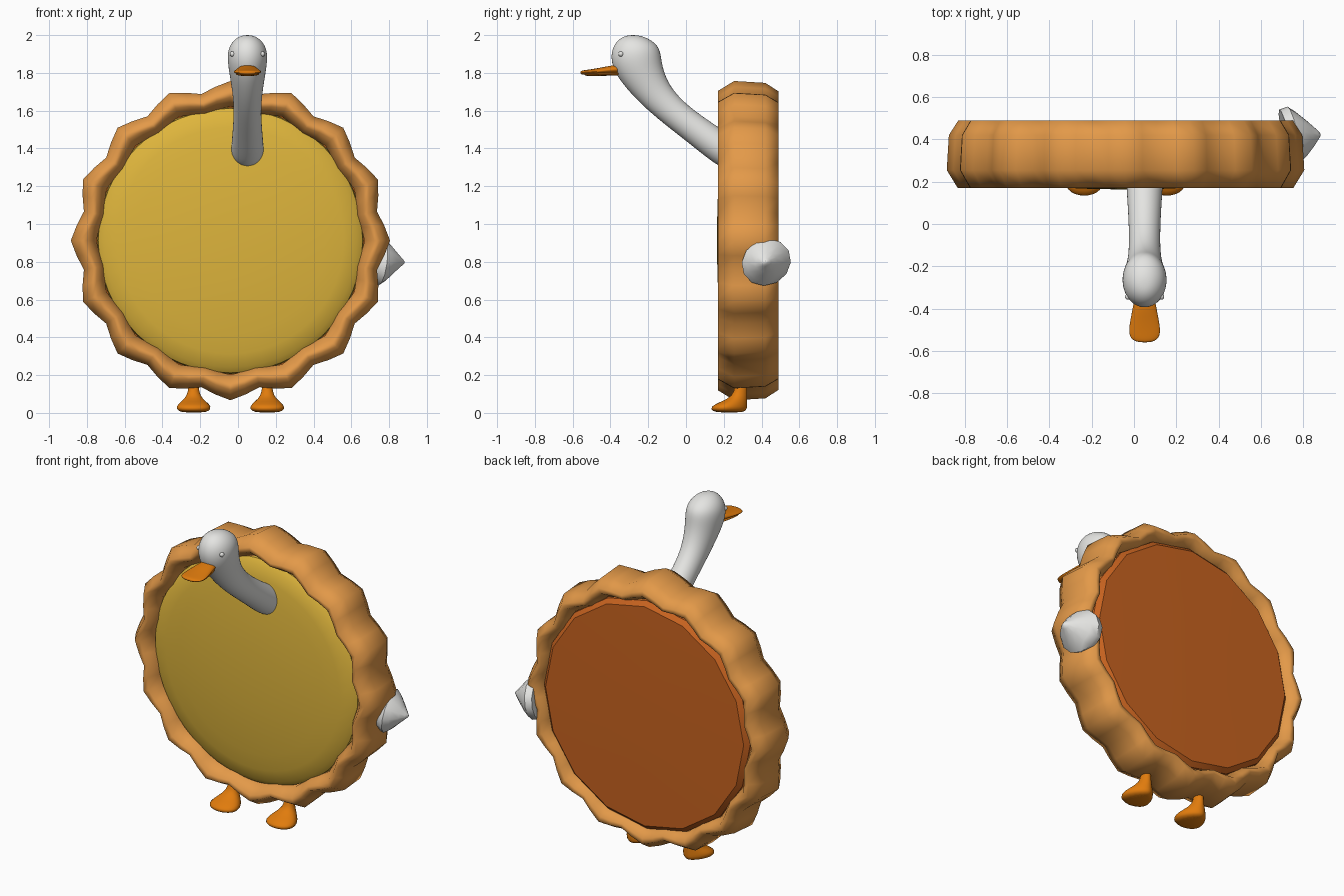
import bpy, bmesh, math
from mathutils import Vector

cube = bpy.data.objects.get("Cube")
if cube:
    bpy.data.objects.remove(cube)


def material(name, rgb):
    m = bpy.data.materials.new(name)
    m.use_nodes = True
    m.diffuse_color = (*rgb, 1)
    m.node_tree.nodes["Principled BSDF"].inputs["Base Color"].default_value = (*rgb, 1)
    return m


PASTRY = material("golden_pastry", (0.77, 0.32, 0.066))
FILLING = material("yellow_filling", (0.73, 0.46, 0.045))
BASE = material("baked_brown", (0.58, 0.125, 0.014))
WHITE = material("feather_white", (0.78, 0.78, 0.76))
ORANGE = material("beak_orange", (0.75, 0.2, 0.004))

PIE_X, PIE_Z = -0.04, 0.912
NECK_X = 0.05


def ellipse(centre, u, v, count=16, egg=0.0):
    """Ring of points; egg widens u towards +v."""
    c, u, v = Vector(centre), Vector(u), Vector(v)
    ring = []
    for i in range(count):
        a = 2 * math.pi * i / count
        ring.append(c + u * math.cos(a) * (1 + egg * math.sin(a)) + v * math.sin(a))
    return ring


def loft(name, rings, mat, closed=False, subdivide=0, angle=60):
    """Skin a list of point rings, capping the ends unless closed."""
    bm = bmesh.new()
    loops = [[bm.verts.new(p) for p in ring] for ring in rings]
    n = len(loops[0])
    for k in range(len(loops) if closed else len(loops) - 1):
        a, b = loops[k], loops[(k + 1) % len(loops)]
        for i in range(n):
            j = (i + 1) % n
            bm.faces.new((a[i], a[j], b[j], b[i]))
    if not closed:
        bm.faces.new(loops[0])
        bm.faces.new(loops[-1])
    bmesh.ops.recalc_face_normals(bm, faces=bm.faces)
    mesh = bpy.data.meshes.new(name)
    bm.to_mesh(mesh)
    bm.free()
    mesh.materials.append(mat)
    ob = bpy.data.objects.new(name, mesh)
    bpy.context.collection.objects.link(ob)
    bpy.ops.object.select_all(action="DESELECT")
    ob.select_set(True)
    bpy.context.view_layer.objects.active = ob
    bpy.ops.object.shade_smooth_by_angle(angle=math.radians(angle))
    if subdivide:
        sub = ob.modifiers.new("Rounding", "SUBSURF")
        sub.levels = sub.render_levels = subdivide
    return ob


def sweep(name, path, mat, x=NECK_X):
    """Tube along a path of (y, z, half width, half depth) in the yz plane."""
    rings = []
    for k, (y, z, w, d) in enumerate(path):
        p, q = path[max(k - 1, 0)], path[min(k + 1, len(path) - 1)]
        t = Vector((0, q[0] - p[0], q[1] - p[1])).normalized()
        rings.append(ellipse((x, y, z), (w, 0, 0), (0, -t.z * d, t.y * d)))
    return loft(name, rings, mat, subdivide=2, angle=180)


def disc(name, profile, mat, count):
    """Round plate facing the front from a (radius, y) profile."""
    rings = [ellipse((PIE_X, y, PIE_Z), (r, 0, 0), (0, 0, r), count) for r, y in profile]
    return loft(name, rings, mat, angle=40)


# Fluted crust: section points of (radius, y, wave height) swept round a circle
section = [(0.74, 0.175, 0.02), (0.768, 0.17, 0.025), (0.818, 0.255, 0.027),
           (0.808, 0.42, 0.027), (0.765, 0.49, 0.025), (0.735, 0.488, 0.02),
           (0.702, 0.43, 0.014), (0.696, 0.24, 0.014)]
crust = []
for i in range(64):
    a = 2 * math.pi * i / 64
    wave = math.cos(16 * a)
    crust.append([(PIE_X + (r + h * wave) * math.cos(a), y, PIE_Z + (r + h * wave) * math.sin(a))
                  for r, y, h in section])
loft("crust", crust, PASTRY, closed=True, angle=80)

# Domed filling in front and baked base behind
disc("filling", [(0.06, 0.164), (0.2, 0.167), (0.35, 0.175), (0.5, 0.189), (0.6, 0.202),
                 (0.67, 0.218), (0.7, 0.24), (0.706, 0.28), (0.706, 0.41)], FILLING, 48)
disc("pie_base", [(0.715, 0.405), (0.712, 0.44), (0.685, 0.466), (0.3, 0.472)], BASE, 16)

# Neck and head in one swept shape
sweep("neck_and_head", [
    (0.27, 1.35, 0.09, 0.09), (0.18, 1.405, 0.088, 0.088), (0.07, 1.485, 0.08, 0.08),
    (-0.06, 1.583, 0.074, 0.078), (-0.16, 1.68, 0.078, 0.09), (-0.225, 1.78, 0.094, 0.115),
    (-0.26, 1.86, 0.108, 0.137), (-0.275, 1.92, 0.106, 0.13), (-0.28, 1.965, 0.083, 0.1),
    (-0.28, 1.992, 0.048, 0.058), (-0.28, 2.0, 0.015, 0.018)], WHITE)

# Eyes
for side, label in ((1, "left"), (-1, "right")):
    bpy.ops.mesh.primitive_uv_sphere_add(
        segments=12, ring_count=8, radius=0.014,
        location=(NECK_X + side * 0.079, -0.344, 1.9))
    eye = bpy.context.object
    eye.name = label + "_eye"
    eye.data.materials.append(WHITE)
    bpy.ops.object.shade_smooth()

# Beak halves
sweep("upper_beak", [
    (-0.32, 1.822, 0.042, 0.024), (-0.39, 1.818, 0.056, 0.023), (-0.45, 1.81, 0.068, 0.018),
    (-0.51, 1.804, 0.078, 0.014), (-0.545, 1.802, 0.066, 0.012), (-0.56, 1.801, 0.03, 0.007)],
    ORANGE)
sweep("lower_beak", [
    (-0.32, 1.798, 0.035, 0.012), (-0.42, 1.796, 0.058, 0.011), (-0.5, 1.792, 0.068, 0.01),
    (-0.54, 1.792, 0.045, 0.007)], ORANGE)

# Feet: stacked rings (y, z, half width, half length), broad at the toes
foot = [(0.29, 0.17, 0.028, 0.032), (0.29, 0.11, 0.028, 0.034), (0.275, 0.075, 0.046, 0.05),
        (0.235, 0.045, 0.084, 0.09), (0.225, 0.022, 0.092, 0.101), (0.23, 0.0, 0.068, 0.08)]
for x, label in ((0.155, "left"), (-0.235, "right")):
    loft(label + "_foot",
         [ellipse((x, y, z), (w, 0, 0), (0, -d, 0), egg=0.35 * min(1, d / 0.08))
          for y, z, w, d in foot], ORANGE, subdivide=1, angle=180)

# Tail: slanted cone on the side of the crust (x, half depth, half height)
tail = [(0.715, 0.115, 0.11), (0.757, 0.13, 0.124), (0.79, 0.105, 0.1),
        (0.835, 0.06, 0.052), (0.865, 0.026, 0.022), (0.88, 0.008, 0.007)]
loft("tail", [ellipse((x, 0.425, 0.797), (-0.25 * d, d, 0), (0.12 * h, 0.1 * h, h), 12)
              for x, d, h in tail], WHITE, angle=50)
